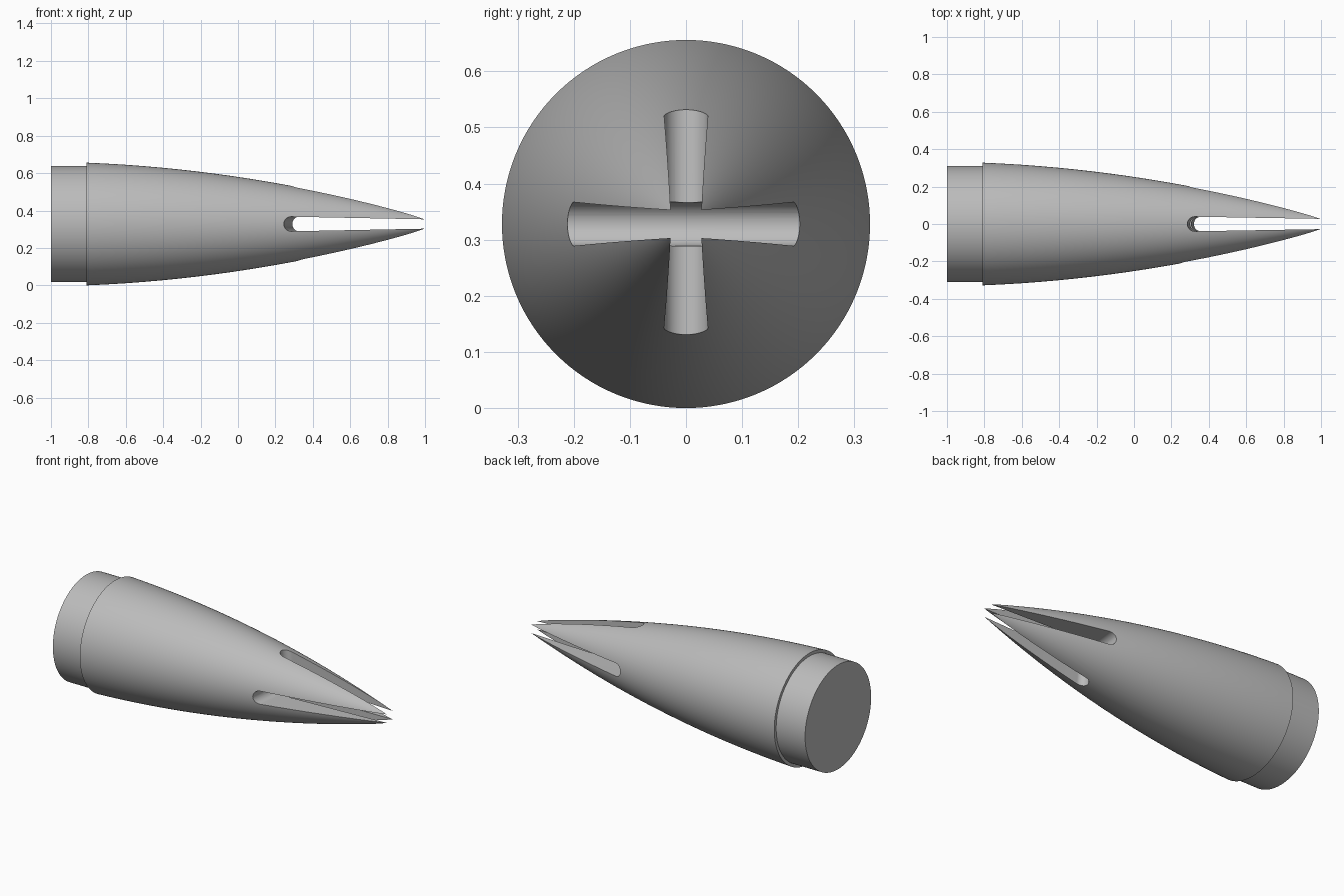
import bpy, bmesh, math

if "Cube" in bpy.data.objects:
    bpy.data.objects.remove(bpy.data.objects["Cube"])

AXIS_Z = 0.328
SIDES = 128

grey = bpy.data.materials.new("plain grey")
grey.use_nodes = True
colour = (0.5, 0.5, 0.5, 1)
grey.diffuse_color = colour
grey.node_tree.nodes["Principled BSDF"].inputs["Base Color"].default_value = colour


def make_object(name, bm):
    bmesh.ops.recalc_face_normals(bm, faces=bm.faces)
    mesh = bpy.data.meshes.new(name)
    bm.to_mesh(mesh)
    bm.free()
    mesh.materials.append(grey)
    obj = bpy.data.objects.new(name, mesh)
    bpy.context.collection.objects.link(obj)
    return obj


def lathe(name, profile):
    """Closed solid turned around the long x axis, with flat end caps."""
    bm = bmesh.new()
    rings = []
    for x, r in profile:
        angles = [2 * math.pi * i / SIDES for i in range(SIDES)]
        rings.append([bm.verts.new((x, r * math.cos(a), AXIS_Z + r * math.sin(a)))
                      for a in angles])
    for a, b in zip(rings, rings[1:]):
        for i in range(SIDES):
            j = (i + 1) % SIDES
            bm.faces.new((a[i], a[j], b[j], b[i]))
    bm.faces.new(rings[0])
    bm.faces.new(rings[-1])
    return make_object(name, bm)


def slot_cutter(name, start, half, tip_half, slant, upright):
    """Tapered slot with a round inner end, passing slantwise through the nose."""
    outline = [(1.2, -tip_half)]
    for i in range(25):
        a = -math.pi / 2 - math.pi * i / 24
        outline.append((start + half + half * math.cos(a), half * math.sin(a)))
    outline.append((1.2, tip_half))
    bm = bmesh.new()
    ends = []
    for depth in (-0.5, 0.5):
        ring = []
        for x, w in outline:
            y, z = (w, depth) if upright else (depth, w)
            ring.append(bm.verts.new((x + slant * depth, y, AXIS_Z + z)))
        ends.append(ring)
        bm.faces.new(ring)
    for i in range(len(outline)):
        j = (i + 1) % len(outline)
        bm.faces.new((ends[0][i], ends[0][j], ends[1][j], ends[1][i]))
    obj = make_object(name, bm)
    obj.hide_render = True
    return obj


# Body: straight collar, small step, then a curved taper to the nose
profile = [(-1.0, 0.31), (-0.81, 0.31)]
STEPS = 40
for i in range(STEPS + 1):
    u = 1.84 * i / STEPS
    profile.append((u - 0.81, 0.328 - 0.0401 * u - 0.0669 * u * u))
body = lathe("tapered_nose_body", profile)

# Two crossing slots split the nose into four prongs
cutters = [slot_cutter("side_slot_cutter", 0.268, 0.039, 0.021, 0.11, False),
           slot_cutter("top_slot_cutter", 0.303, 0.039, 0.024, -0.0875, True)]
bpy.context.view_layer.objects.active = body
for cutter in cutters:
    mod = body.modifiers.new("slot", 'BOOLEAN')
    mod.operation = 'DIFFERENCE'
    mod.solver = 'EXACT'
    mod.object = cutter
    bpy.ops.object.modifier_apply(modifier=mod.name)
    bpy.data.objects.remove(cutter)

# Trim the prong points to the overall length
bm = bmesh.new()
bm.from_mesh(body.data)
cut = bmesh.ops.bisect_plane(bm, geom=bm.verts[:] + bm.edges[:] + bm.faces[:],
                             plane_co=(1, 0, 0), plane_no=(1, 0, 0), clear_outer=True)
rim = [e for e in cut["geom_cut"] if isinstance(e, bmesh.types.BMEdge)]
bmesh.ops.holes_fill(bm, edges=rim)
bm.to_mesh(body.data)
bm.free()

bpy.ops.object.select_all(action='DESELECT')
body.select_set(True)
bpy.ops.object.shade_smooth_by_angle(angle=math.radians(30))
